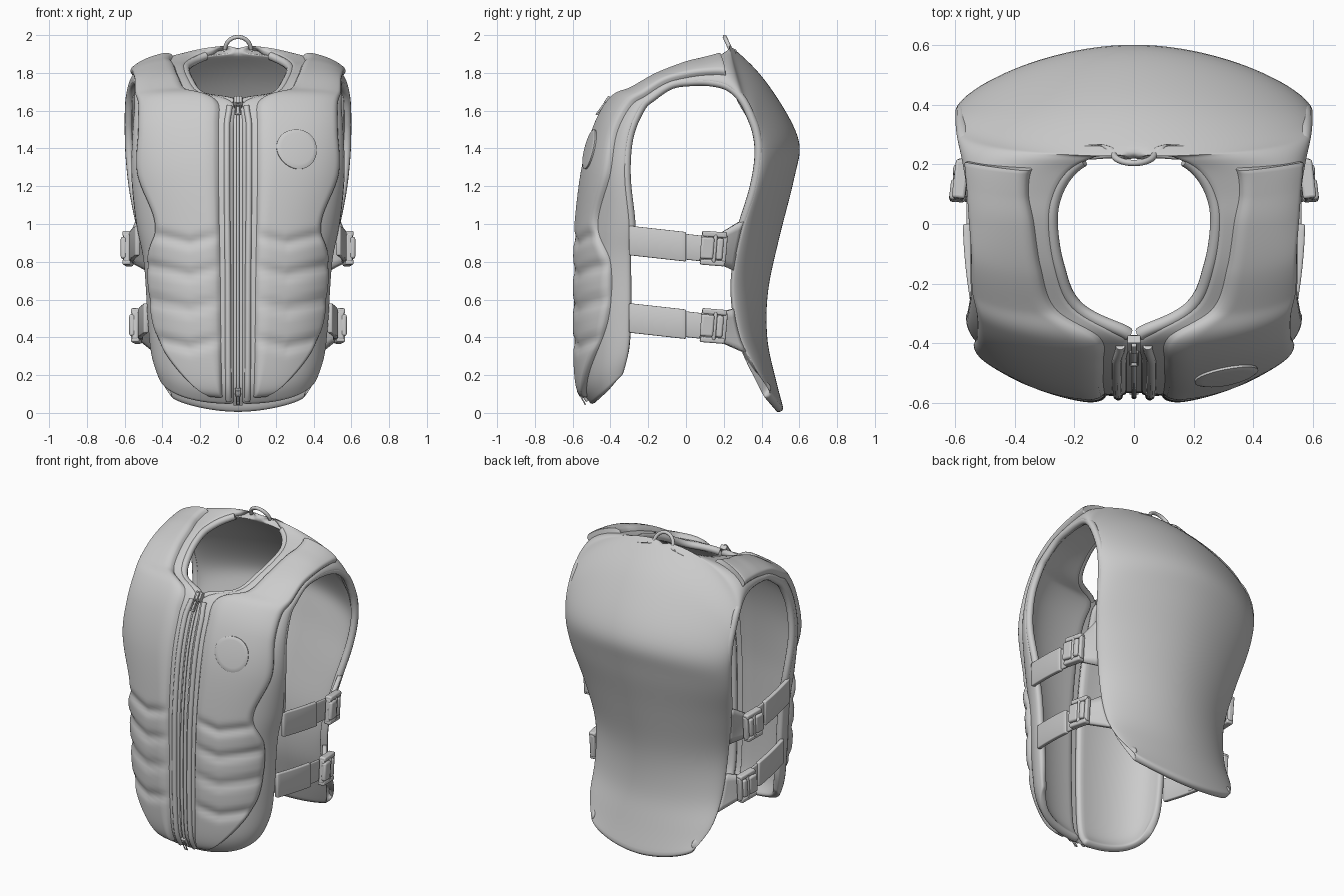
import bpy, bmesh, math
from mathutils import Vector, Matrix

if "Cube" in bpy.data.objects:
    bpy.data.objects.remove(bpy.data.objects["Cube"])

# Rows from front hem, over the shoulder, to back hem: inner edge xyz, outer edge xyz
FRONT = [(.02, -.50, .04, .42, -.33, .20), (.02, -.56, .15, .46, -.30, .32),
         (.02, -.578, .40, .48, -.29, .50), (.02, -.578, .75, .50, -.29, .80),
         (.02, -.568, 1.0, .54, -.29, 1.0), (.02, -.53, 1.3, .565, -.315, 1.25),
         (.02, -.465, 1.52, .56, -.30, 1.46), (.02, -.385, 1.655, .55, -.24, 1.61),
         (.195, -.285, 1.70, .55, -.18, 1.67), (.255, -.15, 1.775, .55, -.08, 1.735),
         (.277, .0, 1.835, .555, .03, 1.752), (.26, .10, 1.865, .565, .13, 1.75)]
BACK = [(.205, .18, 1.895, .58, .22, 1.725), (.11, .225, 1.925, .595, .29, 1.66),
        (.0, .245, 1.935, .60, .34, 1.57), (.0, .42, 1.76, .60, .375, 1.48),
        (.0, .595, 1.46, .595, .385, 1.35), (.0, .575, 1.25, .575, .355, 1.17),
        (.0, .50, .95, .53, .285, .94), (.0, .435, .65, .48, .24, .68),
        (.0, .43, .40, .46, .275, .42), (.0, .47, .20, .44, .36, .24),
        (.0, .52, .01, .37, .445, .11)]
ROWS = FRONT + BACK
LAST = len(ROWS) - 1


def spline(rows, t):
    n = len(rows) - 1
    i = max(0, min(int(t), n - 1))
    f = t - i
    a, b, c, d = (rows[max(0, min(n, j))] for j in (i - 1, i, i + 1, i + 2))
    return [.5 * (2*q + (r - p)*f + (2*p - 5*q + 4*r - s)*f*f + (3*q - p - 3*r + s)*f**3)
            for p, q, r, s in zip(a, b, c, d)]


def surf(u, t, h=0):
    """Point on the vest surface, lifted by h along the outward normal."""
    if h:
        e = .01
        du = surf(u + e, t) - surf(u - e, t)
        dt = surf(u, min(t + e, LAST)) - surf(u, max(t - e, 0))
        return surf(u, t) + du.cross(dt).normalized() * h
    r = spline(ROWS, t)
    a, b = Vector((max(r[0], 0), r[1], r[2])), Vector(r[3:])
    corner = Vector((b.x, a.y, a.z))
    back = min(1, max(0, (t - 12) / 3))
    p, q = a.lerp(corner, .6 - .1*back), b.lerp(corner, .6 - .27*back)
    v = 1 - u
    return a*v**3 + p*3*v*v*u + q*3*v*u*u + b*u**3


def add(name, verts, faces, mirror=True, angle=40):
    me = bpy.data.meshes.new(name)
    me.from_pydata(verts, [], faces)
    ob = bpy.data.objects.new(name, me)
    bpy.context.collection.objects.link(ob)
    return finish(ob, mirror, angle)


def finish(ob, mirror, angle=40):
    bpy.ops.object.select_all(action='DESELECT')
    bpy.context.view_layer.objects.active = ob
    ob.select_set(True)
    bpy.ops.object.shade_smooth_by_angle(angle=math.radians(angle))
    if mirror:
        ob.modifiers.new("mirror", 'MIRROR').merge_threshold = .002
    return ob


def grid(name, fn, nu, nt, mirror=True, angle=60):
    verts = [fn(i / nu, j / nt) for j in range(nt + 1) for i in range(nu + 1)]
    w = nu + 1
    faces = [(j*w + i, j*w + i + 1, (j + 1)*w + i + 1, (j + 1)*w + i)
             for j in range(nt) for i in range(nu)]
    return add(name, verts, faces, mirror, angle)


def tube(name, pts, radius, mirror=True):
    cu = bpy.data.curves.new(name, 'CURVE')
    cu.dimensions = '3D'
    cu.bevel_depth, cu.bevel_resolution, cu.use_fill_caps = radius, 3, True
    sp = cu.splines.new('POLY')
    sp.points.add(len(pts) - 1)
    for p, c in zip(sp.points, pts):
        p.co = (*c, 1)
    ob = bpy.data.objects.new(name, cu)
    bpy.context.collection.objects.link(ob)
    bpy.ops.object.select_all(action='DESELECT')
    bpy.context.view_layer.objects.active = ob
    ob.select_set(True)
    bpy.ops.object.convert(target='MESH')
    return finish(bpy.context.object, mirror)


def edge(u, t0, t1, h=0, n=60):
    return [surf(u, t0 + (t1 - t0)*i/n, h) for i in range(n + 1)]


def boxes(name, parts, matrix, bevel, mirror=True):
    bm = bmesh.new()
    for loc, size in parts:
        bmesh.ops.create_cube(bm, size=1, matrix=matrix @ Matrix.Translation(loc)
                              @ Matrix.Diagonal((*size, 1)))
    me = bpy.data.meshes.new(name)
    bm.to_mesh(me)
    bm.free()
    ob = bpy.data.objects.new(name, me)
    bpy.context.collection.objects.link(ob)
    mod = ob.modifiers.new("bevel", 'BEVEL')
    mod.width, mod.segments = bevel, 3
    return finish(ob, mirror)


# Foam shell: both fronts, shoulders and back
shell = grid("vest_shell", lambda a, b: surf(a, b*LAST), 18, LAST*4)
sol = shell.modifiers.new("thickness", 'SOLIDIFY')
sol.thickness, sol.offset = .045, -1
shell.modifiers.new("round", 'SUBSURF').levels = 1
shell.modifiers["round"].render_levels = 1

# Front padding with ribbed abdomen, running up to the shoulder strap ends
T0, T1 = .5, 12.1
INNER = [(.085,)]*7 + [(.10,), (.11,), (.11,), (.12,), (.18,), (.22,)]
OUTER = [(v,) for v in (.0, .36, .72, .78, .58, .76, .76, .79, .82, .82, .82, .80, .78)]


def lift(d, width):
    d = min(1, d / width)
    return math.sqrt(max(0, 1 - (1 - d)**2))


def pad(a, b):
    t = T0 + (T1 - T0)*b
    u0, u1 = spline(INNER, t)[0], spline(OUTER, t)[0]
    u = u0 + (u1 - u0)*a
    p = surf(u, t)
    ends = lift(b*(T1 - T0), .35)*lift((1 - b)*(T1 - T0), .12)
    h = .034*lift(a, .15)*lift(1 - a, .15)*ends - .004
    for z in (.90, .73, .55, .35):
        k = (p.z - z - .25*abs(p.x - .25)) / .03
        h -= .015*math.exp(-k*k)*lift(a, .3)*lift(1 - a, .3)
    return surf(u, t, h)


grid("front_padding", pad, 36, 150)

# Low welt beside the zip, and bindings that round the arm and neck edges
tube("zip_welt", edge(.04, .35, 6.7, -.002), .016)
tube("armhole_binding", edge(1, 3.6, 18.4, -.0225, 120), .0225)
tube("neck_binding", edge(0, 7, 12.4, -.022), .022)

# Zip tape, teeth and sliders
tape = [surf(0, 7*i/40) for i in range(41)]
grid("zip_tape", lambda a, b: Vector(((a - .5)*.05, *tape[round(b*40)].yz + Vector((.012, 0)))),
     2, 40, False)
tube("zip_teeth", [Vector((0, p.y, p.z)) for p in tape[2:]], .009, False)
for nm, t, s in (("top_zip_slider", 6.75, 1), ("bottom_zip_slider", .65, .7)):
    c = surf(0, t)
    d = surf(0, t + .1) - surf(0, t - .1)
    m = (Matrix.Translation((0, c.y - .008, c.z)) @ Matrix.Rotation(-math.atan2(d.y, d.z), 4, 'X')
         @ Matrix.Scale(s, 4))
    boxes(nm, [((0, 0, .02), (.045, .03, .06)), ((0, -.016, .02), (.018, .02, .045)),
               ((-.012, -.018, -.035), (.008, .01, .08)), ((.012, -.018, -.035), (.008, .01, .08)),
               ((0, -.018, -.072), (.032, .01, .012))], m, .004, False)

# Round plain badge on the wearer's left chest
CU, CT, R = .34, 5.42, .105
su = R / ((surf(CU + .01, CT) - surf(CU - .01, CT)).length / .02)
st = R / ((surf(CU, CT + .01) - surf(CU, CT - .01)).length / .02)


def badge(a, b):
    r, h = ((1, .02) if b > .95 else (b / .9, .042 if b < .85 else .038))
    w = math.tau*a
    return surf(CU + su*r*math.cos(w), CT + st*r*math.sin(w), h)


grid("chest_badge", badge, 48, 10, False, 30)

# Two adjustable side straps with sleeves, buckles and back tabs, on each side
for level, z, xf, xb, tb in (("upper", .91, .52, .555, 18.2), ("lower", .50, .475, .51, 20)):
    def strap(y0, y1, half, out):
        def fn(a, b):
            y = y0 + (y1 - y0)*b
            f = (y + .32) / .45
            x = xf + (xb - xf)*f + .012*math.sin(math.pi*min(1, max(0, f))) + out
            return Vector((x, y, z + .005 - .05*f + half*(2*a - 1)))
        return fn
    for part, args, thick in (("strap_sleeve", (-.30, .0, .078, .008), .026),
                              ("strap_webbing", (-.1, .15, .068, 0), .016)):
        ob = grid(level + "_" + part, strap(*args), 2, 12)
        mod = ob.modifiers.new("thickness", 'SOLIDIFY')
        mod.thickness, mod.offset = thick, 0
        bev = ob.modifiers.new("bevel", 'BEVEL')
        bev.width, bev.segments = .006, 2

    def tab(a, b):
        p = Vector((xb + .012, .15, z - .045 + (a - .5)*.13))
        q = surf(1, tb + .52 - 1.04*a, -.015)
        return p.lerp(q, b)
    ob = grid(level + "_back_tab", tab, 6, 6)
    mod = ob.modifiers.new("thickness", 'SOLIDIFY')
    mod.thickness, mod.offset = .026, 0

    # Ladder buckle: frame, cross bar and folded webbing end
    m = (Matrix.Translation((xb + .028, .145, z - .04)) @ Matrix.Rotation(-.08, 4, 'X')
         @ Matrix.Rotation(.12, 4, 'Z'))
    boxes(level + "_buckle", [((0, 0, .075), (.045, .13, .03)), ((0, 0, -.075), (.045, .13, .03)),
                              ((0, -.055, 0), (.035, .024, .15)), ((.006, .005, 0), (.04, .02, .15)),
                              ((0, .058, 0), (.035, .024, .15))], m, .009)
    boxes(level + "_webbing_fold", [((.016, -.035, 0), (.03, .07, .115)),
                                    ((.016, .032, 0), (.026, .035, .115))], m, .011)

# Hanging loop at the back of the neck
loop = [Vector((.068*math.cos(a), .235 - .03*math.sin(a), 1.925 + .065*math.sin(a)))
        for a in (math.pi*i/20 for i in range(21))]
tube("hanging_loop", loop, .011, False)
